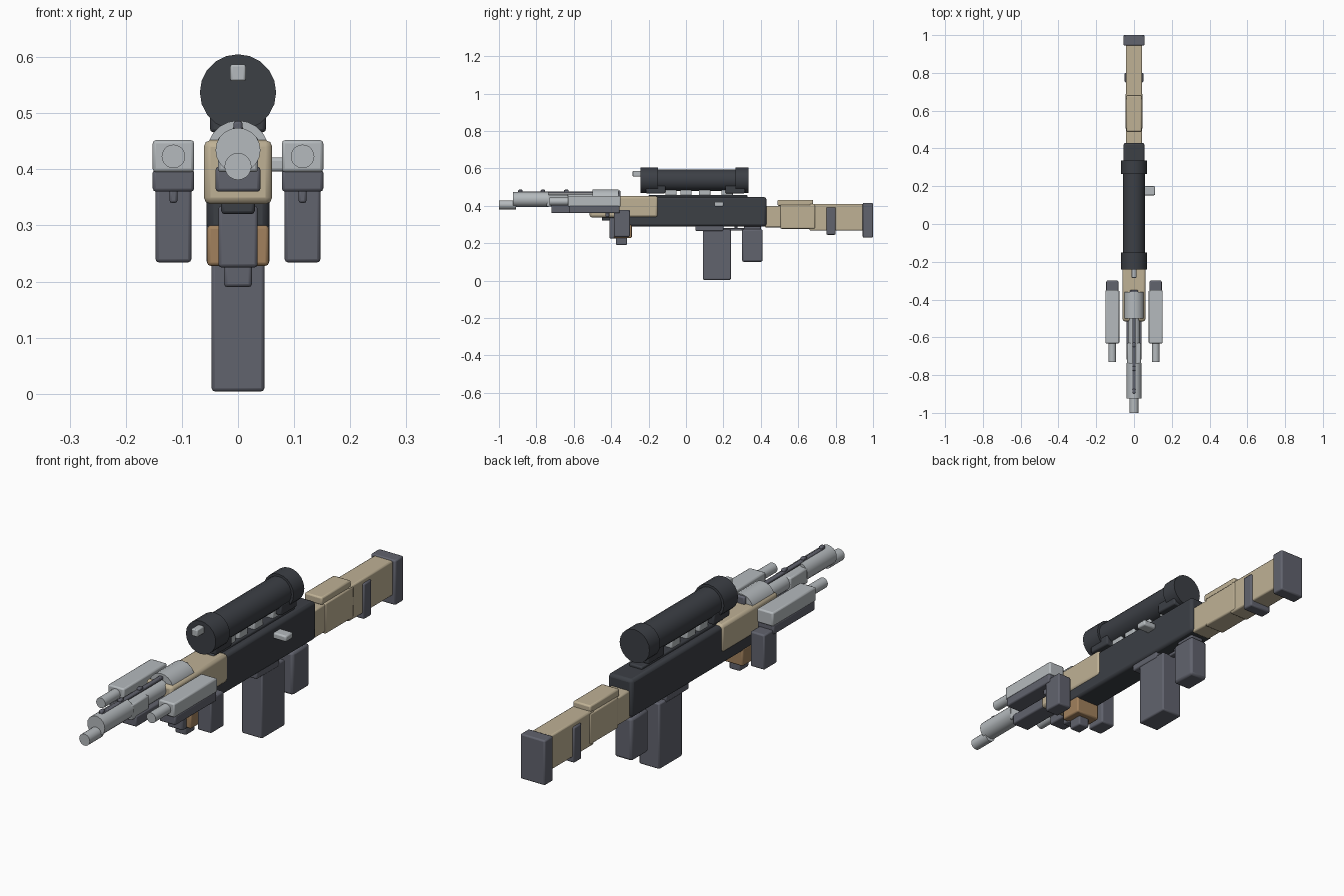
import bpy, math

if "Cube" in bpy.data.objects:
    bpy.data.objects.remove(bpy.data.objects["Cube"])


def mat(name, c):
    m = bpy.data.materials.new(name)
    m.diffuse_color = (*c, 1)
    m.use_nodes = True
    m.node_tree.nodes["Principled BSDF"].inputs["Base Color"].default_value = m.diffuse_color
    return m


TAN = mat("tan", (0.52, 0.44, 0.30))
WOOD = mat("brown", (0.36, 0.22, 0.11))
BLACK = mat("black", (0.045, 0.05, 0.06))
DARK = mat("dark_grey", (0.12, 0.125, 0.155))
LIGHT = mat("light_grey", (0.46, 0.49, 0.51))


def finish(name, m):
    o = bpy.context.object
    o.name = name
    o.data.materials.append(m)
    return o


def box(name, x, y, z, m, bevel=0.006):
    """Bevelled box from (min, max) ranges."""
    bpy.ops.mesh.primitive_cube_add(size=1, location=[sum(r) / 2 for r in (x, y, z)])
    o = finish(name, m)
    d = [r[1] - r[0] for r in (x, y, z)]
    for v in o.data.vertices:
        v.co = [c * s for c, s in zip(v.co, d)]
    b = o.modifiers.new("bevel", 'BEVEL')
    b.width = min(bevel, min(d) * 0.3)
    b.segments = 2
    bpy.ops.object.shade_smooth_by_angle()
    return o


def mid(name, w, y, z, m, bevel=0.006):
    return box(name, (-w, w), y, z, m, bevel)


def tube(name, r, y, z, m, x=0, sides=20):
    """Cylinder lying along y."""
    bpy.ops.mesh.primitive_cylinder_add(vertices=sides, radius=r, depth=y[1] - y[0],
                                        location=(x, sum(y) / 2, z),
                                        rotation=(math.pi / 2, 0, 0))
    o = finish(name, m)
    bpy.ops.object.shade_smooth_by_angle()
    return o


# Receiver and its underside
mid("receiver", 0.056, (-0.38, 0.43), (0.29, 0.446), BLACK, 0.012)
mid("receiver_nose_step", 0.03, (-0.45, -0.37), (0.32, 0.345), BLACK)
mid("magazine_collar", 0.05, (0.05, 0.2), (0.265, 0.295), DARK)
mid("magazine", 0.047, (0.09, 0.24), (0.004, 0.275), DARK)
mid("trigger_guard", 0.012, (0.19, 0.36), (0.267, 0.28), DARK)
mid("trigger", 0.008, (0.26, 0.275), (0.27, 0.3), DARK)
mid("pistol_grip", 0.04, (0.30, 0.41), (0.10, 0.275), DARK, 0.01)
mid("grip_neck", 0.03, (0.31, 0.40), (0.26, 0.3), DARK)
box("bolt_handle", (0.05, 0.112), (0.152, 0.2), (0.396, 0.421), LIGHT)

# Stock
mid("stock_neck", 0.043, (0.42, 0.52), (0.285, 0.40), TAN)
mid("stock_front", 0.046, (0.505, 0.69), (0.277, 0.405), TAN)
mid("stock_rear", 0.043, (0.66, 0.955), (0.268, 0.41), TAN)
mid("cheek_rest", 0.04, (0.49, 0.68), (0.40, 0.432), TAN)
mid("stock_strap", 0.05, (0.75, 0.80), (0.245, 0.392), DARK)
mid("butt_pad", 0.056, (0.945, 1.0), (0.23, 0.415), DARK)

# Handguard and foregrip
mid("handguard", 0.061, (-0.515, -0.15), (0.338, 0.452), TAN, 0.012)
mid("foregrip_block", 0.055, (-0.385, -0.29), (0.228, 0.30), WOOD)
mid("foregrip_front", 0.035, (-0.41, -0.37), (0.225, 0.335), DARK)
mid("foregrip_foot", 0.025, (-0.375, -0.315), (0.19, 0.24), DARK)

# Central barrel assembly
mid("barrel_shroud", 0.04, (-0.72, -0.45), (0.36, 0.405), DARK)
tube("barrel_rear_sleeve", 0.055, (-0.50, -0.36), 0.432, LIGHT)
tube("barrel", 0.032, (-0.75, -0.45), 0.43, LIGHT)
mid("barrel_housing", 0.036, (-0.745, -0.63), (0.395, 0.458), LIGHT)
tube("barrel_front_sleeve", 0.04, (-0.925, -0.735), 0.434, LIGHT)
tube("muzzle", 0.024, (-1.0, -0.91), 0.405, LIGHT)
mid("top_rib", 0.009, (-0.89, -0.47), (0.465, 0.477), DARK)
for i, y in enumerate((-0.885, -0.765, -0.64)):
    mid(f"rib_post_{i}", 0.008, (y - 0.012, y + 0.012), (0.465, 0.486), DARK)
mid("rear_sight", 0.022, (-0.37, -0.35), (0.445, 0.482), DARK)

# Side pods, mirrored left and right
for s, side in ((1, "right"), (-1, "left")):
    def rx(a, b):
        return tuple(sorted((s * a, s * b)))
    box(f"{side}_pod_body", rx(0.078, 0.152), (-0.632, -0.35), (0.395, 0.452), LIGHT)
    box(f"{side}_pod_base", rx(0.078, 0.152), (-0.625, -0.355), (0.36, 0.40), DARK)
    box(f"{side}_pod_grip", rx(0.083, 0.147), (-0.385, -0.30), (0.234, 0.378), DARK)
    box(f"{side}_pod_trigger", rx(0.108, 0.122), (-0.43, -0.41), (0.34, 0.365), DARK)
    tube(f"{side}_pod_barrel", 0.021, (-0.73, -0.62), 0.423, LIGHT, s * 0.115)

# Scope and mounts
tube("scope_tube", 0.058, (-0.22, 0.31), 0.537, BLACK)
tube("scope_front_bell", 0.068, (-0.242, -0.15), 0.537, BLACK)
tube("scope_rear_bell", 0.068, (0.265, 0.335), 0.537, BLACK)
mid("scope_front_lug", 0.014, (-0.285, -0.235), (0.557, 0.587), LIGHT, 0.004)
mid("scope_rail", 0.03, (-0.2, 0.33), (0.44, 0.457), BLACK)
for n, a in (("front", -0.215), ("rear", 0.21)):
    mid(f"scope_{n}_saddle", 0.05, (a, a + 0.105), (0.466, 0.51), BLACK)
for i, y in enumerate((-0.08, 0.0, 0.10, 0.22)):
    mid(f"scope_mount_{i}", 0.026, (y - 0.03, y + 0.03), (0.444, 0.49), LIGHT)
